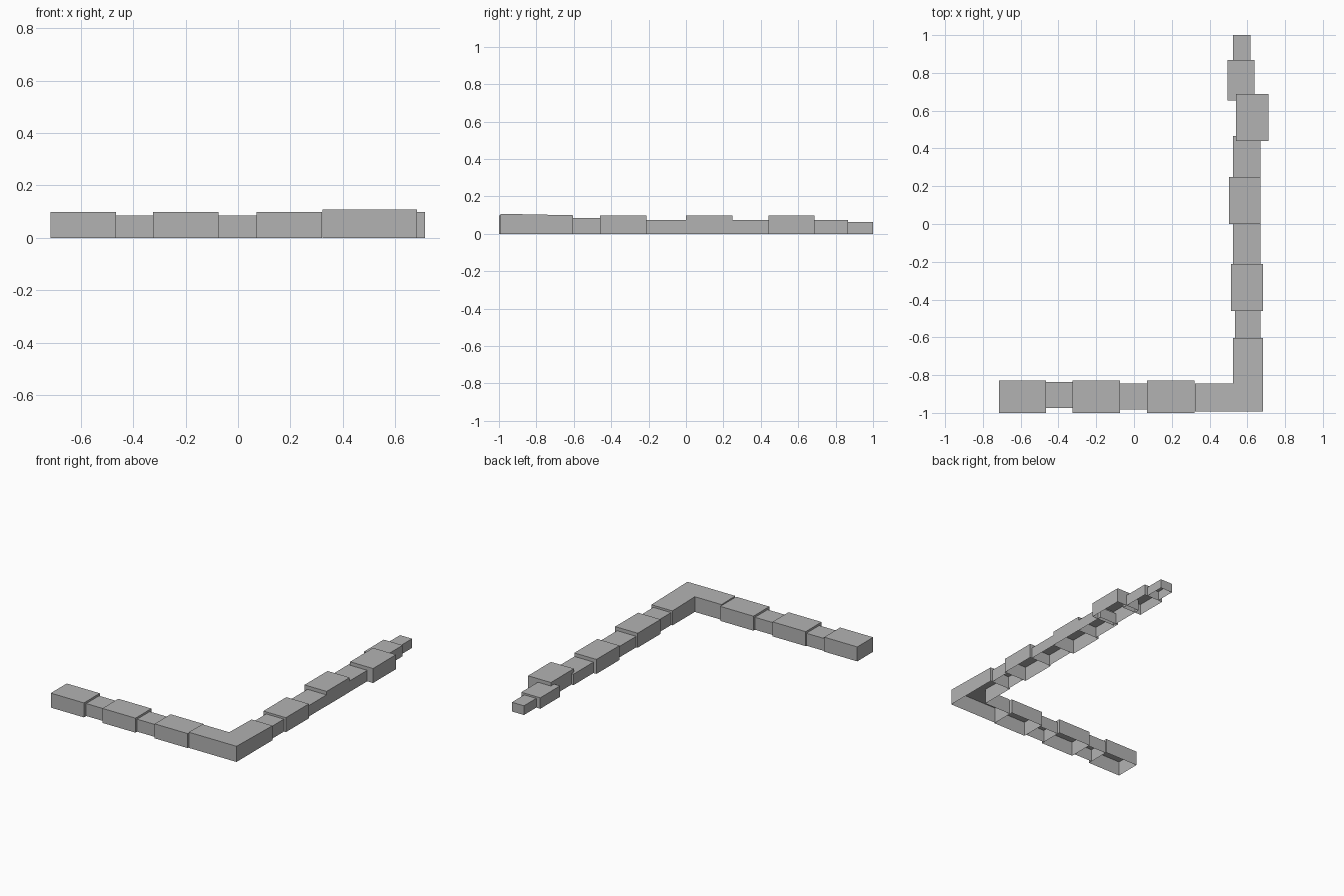
import bpy, bmesh

if "Cube" in bpy.data.objects:
    bpy.data.objects.remove(bpy.data.objects["Cube"])

# One dark grey for every building
grey = bpy.data.materials.new("dark_grey")
grey.diffuse_color = (0.45, 0.45, 0.45, 1)
grey.use_nodes = True
grey.node_tree.nodes["Principled BSDF"].inputs["Base Color"].default_value = grey.diffuse_color


def shell(name, outline, height):
    """Open-bottomed block: a flat roof with walls down to the ground."""
    bm = bmesh.new()
    low = [bm.verts.new((x, y, 0)) for x, y in outline]
    top = [bm.verts.new((x, y, height(x, y))) for x, y in outline]
    n = len(outline)
    for i in range(n):
        j = (i + 1) % n
        bm.faces.new((low[i], low[j], top[j], top[i]))
    bm.faces.new(top)
    mesh = bpy.data.meshes.new(name)
    bm.to_mesh(mesh)
    bm.free()
    mesh.materials.append(grey)
    obj = bpy.data.objects.new(name, mesh)
    bpy.context.collection.objects.link(obj)
    return obj


def block(name, x0, x1, y0, y1, h):
    return shell(name, [(x0, y0), (x1, y0), (x1, y1), (x0, y1)], lambda x, y: h)


# Front wing: three houses joined by two lower links
for i, x in enumerate((-0.715, -0.325, 0.07)):
    block(f"front_house_{i + 1}", x, x + 0.25, -1.0, -0.828, 0.099)
block("front_link_1", -0.465, -0.325, -0.975, -0.836, 0.085)
block("front_link_2", -0.075, 0.07, -0.982, -0.845, 0.085)

# L-shaped corner house, roof falling slightly to the back
shell("corner_house",
      [(0.323, -0.993), (0.684, -0.993), (0.684, -0.603),
       (0.525, -0.603), (0.525, -0.845), (0.323, -0.845)],
      lambda x, y: 0.107 - 0.02 * (y + 0.993))

# Side wing: houses and lower links running to the back
side_wing = [
    ("side_link_1", 0.535, 0.669, -0.605, -0.46, 0.085),
    ("side_house_1", 0.514, 0.684, -0.46, -0.212, 0.099),
    ("side_link_2", 0.525, 0.669, -0.212, 0.0, 0.075),
    ("side_house_2", 0.503, 0.67, 0.0, 0.249, 0.099),
    ("side_link_3", 0.525, 0.669, 0.249, 0.465, 0.075),
    ("side_house_3", 0.54, 0.713, 0.44, 0.688, 0.099),
    ("end_house", 0.495, 0.638, 0.653, 0.867, 0.075),
    ("end_shed", 0.525, 0.616, 0.867, 1.0, 0.063),
]
for part in side_wing:
    block(*part)
